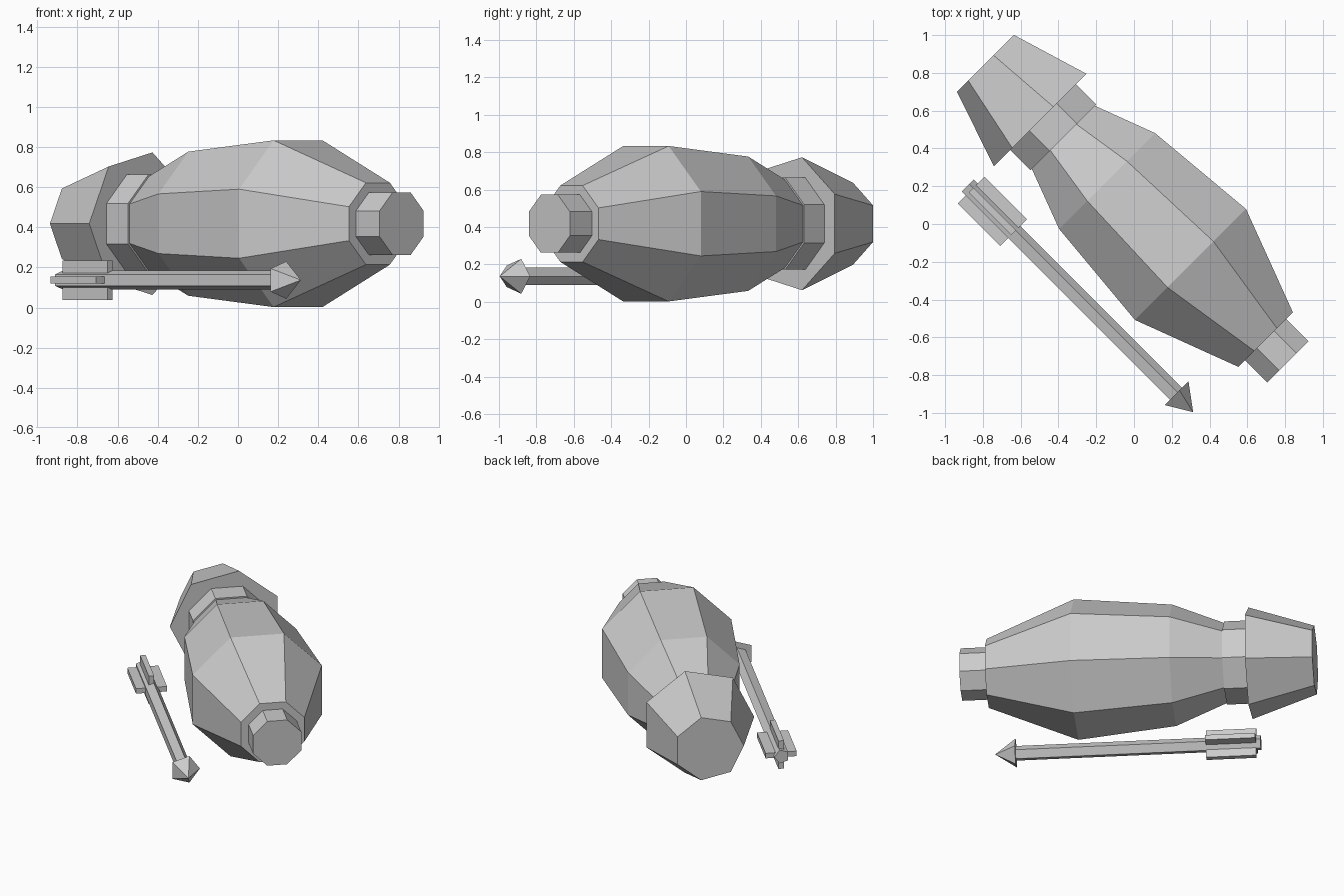
import bpy, bmesh, math
from mathutils import Vector

if "Cube" in bpy.data.objects:
    bpy.data.objects.remove(bpy.data.objects["Cube"])

S = math.sqrt(0.5)
P = Vector((S, S, 0))     # across the parts
T = Vector((-S, S, 0))    # along the parts (both lie at 45 degrees)
Z = Vector((0, 0, 1))

grey = bpy.data.materials.new("plain_grey")
grey.diffuse_color = (0.6, 0.6, 0.6, 1)
grey.use_nodes = True
grey.node_tree.nodes["Principled BSDF"].inputs["Base Color"].default_value = grey.diffuse_color


def finish(name, bm):
    bmesh.ops.recalc_face_normals(bm, faces=bm.faces)
    me = bpy.data.meshes.new(name)
    bm.to_mesh(me)
    bm.free()
    me.materials.append(grey)
    ob = bpy.data.objects.new(name, me)
    bpy.context.collection.objects.link(ob)


def loft(name, sides, start, p, z, rings):
    """Closed solid through (t, radius) rings; a zero radius makes a point."""
    bm = bmesh.new()
    loops = []
    for t, r in rings:
        n = sides if r else 1
        angs = [start + 2 * math.pi * i / sides for i in range(n)]
        loops.append([bm.verts.new(P * (p + r * math.cos(a)) + T * t + Z * (z + r * math.sin(a)))
                      for a in angs])
    for a, b in zip(loops, loops[1:]):
        for i in range(sides):
            j = (i + 1) % sides
            if len(b) == 1:
                bm.faces.new((a[i], a[j], b[0]))
            else:
                bm.faces.new((a[i], a[j], b[j], b[i]))
    for l in (loops[0], loops[-1]):
        if len(l) > 2:
            bm.faces.new(l)
    finish(name, bm)


def box(name, p, t, z, size):
    bm = bmesh.new()
    bmesh.ops.create_cube(bm, size=1)
    for v in bm.verts:
        c = v.co
        v.co = P * (p + c.x * size[0]) + T * (t + c.y * size[1]) + Z * (z + c.z * size[2])
    finish(name, bm)


OCT = math.pi / 8
K = 1 / math.cos(OCT)     # flat-to-flat half width -> corner radius
PC, ZC = 0.06, 0.418

# Octagonal barrel body, end cap and collar
loft("body", 8, OCT, PC, ZC, [(-0.926, 0.204 * K), (-0.363, 0.4155 * K),
                              (0.2616, 0.359 * K), (0.59, 0.236 * K)])
loft("end_cap", 8, OCT, PC, ZC, [(-1.093, 0.155 * K), (-0.92, 0.155 * K)])
loft("collar", 8, OCT, PC, ZC, [(0.588, 0.246 * K), (0.741, 0.246 * K)])

# Seven-sided tapered head
loft("head", 7, math.pi, 0.056, ZC, [(0.74, 0.3645), (1.157, 0.2245)])

# Arrow with five-sided shaft and tip, and crossed fins
AP, AZ = -0.483, 0.137
loft("arrow_shaft", 5, 0, AP, AZ, [(0.766, 0.049), (-0.80, 0.049)])
loft("arrow_tip", 5, 0, AP, AZ, [(-0.793, 0.098), (-0.926, 0)])
box("flat_fin", AP, 0.578, AZ, (0.2, 0.318, 0.035))
box("upright_fin", AP, 0.578, AZ, (0.035, 0.318, 0.196))
